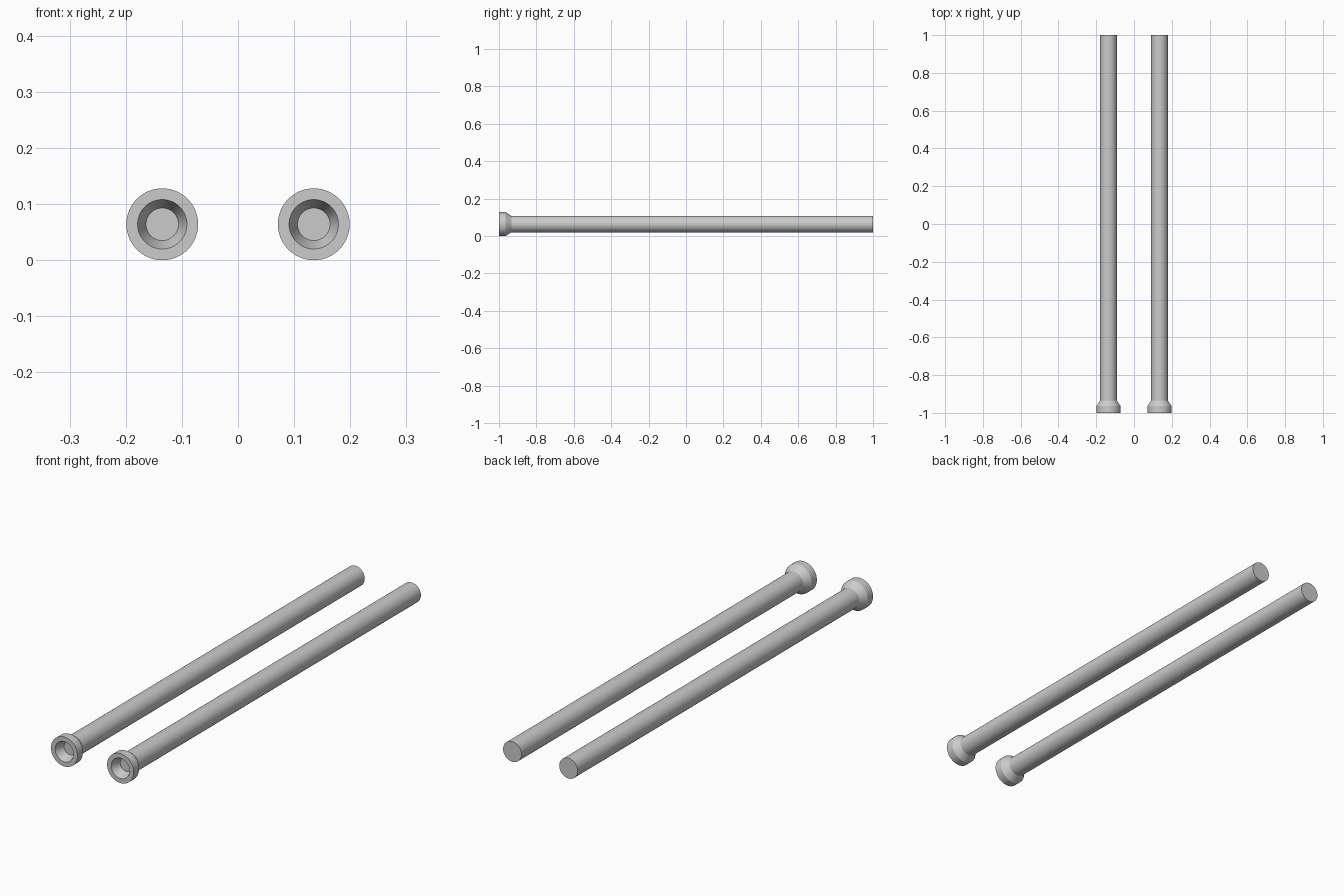
import bpy, bmesh, math
from mathutils import Vector

if "Cube" in bpy.data.objects:
    bpy.data.objects.remove(bpy.data.objects["Cube"])

SEGMENTS = 64
AXIS_Z = 0.064
OFFSET_X = 0.135

# Half profile (radius, y): recess floor, recess wall, rim, head, neck taper, shaft, end cap
PROFILE = [(0, -0.96), (0.029, -0.96), (0.044, -1.0), (0.064, -1.0),
           (0.064, -0.964), (0.044, -0.934), (0.044, 1.0), (0, 1.0)]


def make_rod(name, x):
    bm = bmesh.new()
    verts = [bm.verts.new((r, y, 0)) for r, y in PROFILE]
    edges = [bm.edges.new(pair) for pair in zip(verts, verts[1:])]
    bmesh.ops.spin(bm, geom=verts + edges, cent=Vector(), axis=(0, 1, 0),
                   angle=math.tau, steps=SEGMENTS, use_duplicate=False)
    bmesh.ops.remove_doubles(bm, verts=bm.verts, dist=1e-5)
    bmesh.ops.recalc_face_normals(bm, faces=bm.faces)
    mesh = bpy.data.meshes.new(name)
    bm.to_mesh(mesh)
    bm.free()
    rod = bpy.data.objects.new(name, mesh)
    rod.location = (x, 0, AXIS_Z)
    bpy.context.collection.objects.link(rod)
    # Smooth round walls, crisp rims
    bpy.ops.object.select_all(action='DESELECT')
    rod.select_set(True)
    bpy.context.view_layer.objects.active = rod
    bpy.ops.object.shade_smooth_by_angle(angle=math.radians(25))


# Two parallel flared rods
make_rod("left_rod", -OFFSET_X)
make_rod("right_rod", OFFSET_X)
